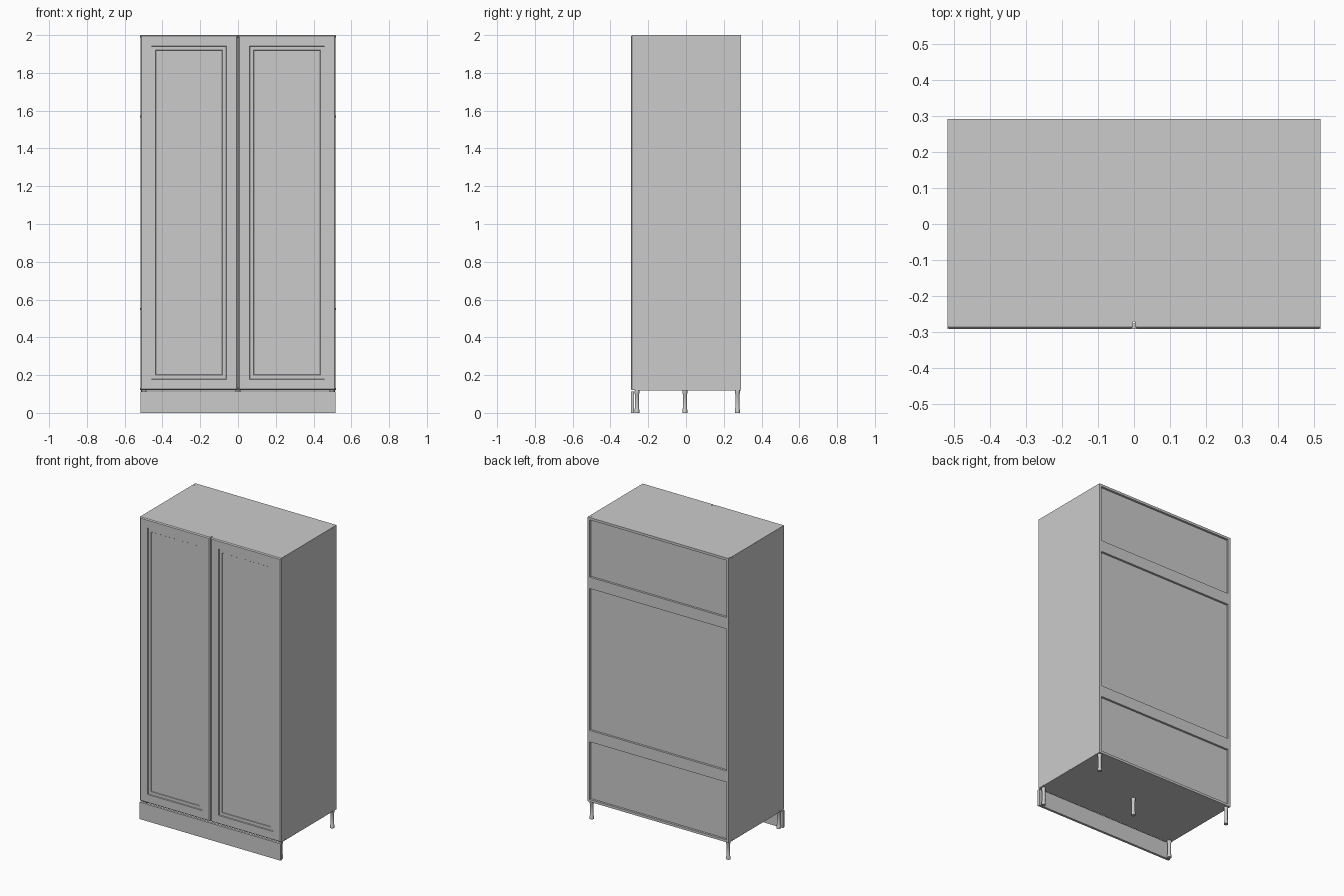
import bpy, bmesh, math
from mathutils import Matrix

if "Cube" in bpy.data.objects:
    bpy.data.objects.remove(bpy.data.objects["Cube"])

W, D, BOT, TOP = 0.517, 0.2915, 0.118, 2.0   # half width, half depth, carcass bottom/top
T = 0.016                                    # board thickness
FRONT = -D + 0.021                           # carcass front, behind the doors


def finish(bm, name, smooth=False):
    bmesh.ops.recalc_face_normals(bm, faces=bm.faces)
    me = bpy.data.meshes.new(name)
    bm.to_mesh(me)
    bm.free()
    ob = bpy.data.objects.new(name, me)
    bpy.context.collection.objects.link(ob)
    if smooth:
        bpy.ops.object.select_all(action='DESELECT')
        ob.select_set(True)
        bpy.context.view_layer.objects.active = ob
        bpy.ops.object.shade_smooth_by_angle(angle=math.radians(40))
    return ob


def box(name, x0, x1, y0, y1, z0, z1):
    bm = bmesh.new()
    bmesh.ops.create_cube(bm, size=1)
    for v in bm.verts:
        v.co = (x1 if v.co.x > 0 else x0, y1 if v.co.y > 0 else y0, z1 if v.co.z > 0 else z0)
    return finish(bm, name)


def skin(bm, rings):
    for a, b in zip(rings, rings[1:]):
        n = len(a)
        for i in range(n):
            bm.faces.new((a[i], a[(i + 1) % n], b[(i + 1) % n], b[i]))
    bm.faces.new(rings[0])
    bm.faces.new(rings[-1])


def door(name, x0, x1, z0, z1):
    # nested rectangles: chamfered edge, flat frame, two-step recessed panel
    profile = [(0, FRONT), (0, -D + 0.006), (0.006, -D), (0.058, -D), (0.06, -D + 0.006),
               (0.08, -D + 0.006), (0.082, -D + 0.009)]
    bm = bmesh.new()
    skin(bm, [[bm.verts.new(p) for p in ((x0 + i, y, z0 + i), (x1 - i, y, z0 + i),
                                         (x1 - i, y, z1 - i), (x0 + i, y, z1 - i))]
              for i, y in profile])
    return finish(bm, name)


def leg(name, x, y):
    profile = [(0.013, 0), (0.013, 0.018), (0.0105, 0.024), (0.0105, 0.098), (0.013, 0.104), (0.013, BOT)]
    bm = bmesh.new()
    n = 16
    skin(bm, [[bm.verts.new((x + r * math.cos(2 * math.pi * k / n), y + r * math.sin(2 * math.pi * k / n), z))
               for k in range(n)] for r, z in profile])
    return finish(bm, name, True)


def cap(name, loc, axis):
    bm = bmesh.new()
    rot = Matrix.Rotation(math.pi / 2, 4, 'Y') if axis == 'X' else Matrix()
    bmesh.ops.create_cone(bm, cap_ends=True, segments=12, radius1=0.005, radius2=0.005, depth=0.002,
                          matrix=Matrix.Translation(loc) @ rot)
    return finish(bm, name)


# carcass boards
box("top_board", -W + T, W - T, FRONT, D, TOP - T, TOP)
box("bottom_board", -W + T, W - T, FRONT, D, BOT, BOT + T)
for s, side in ((-1, "left"), (1, "right")):
    a, b = sorted((s * W, s * (W - T)))
    box(side + "_side", a, b, FRONT, D, BOT, TOP)
    # doors
    a, b = sorted((s * 0.003, s * W))
    door(side + "_door", a, b, BOT + 0.002, TOP)
    # corner legs
    leg(side + "_front_leg", s * 0.497, -0.26)
    leg(side + "_back_leg", s * 0.5, 0.272)
    # small fixing caps on top and sides
    cap(side + "_top_cap", (s * 0.506, 0.27, TOP - 0.0005), 'Z')
    for y in (-0.24, 0.005, 0.25):
        for z in (BOT + 0.008, TOP - 0.008):
            cap(side + "_side_cap", (s * (W - 0.0005), y, z), 'X')
    for z in (0.55, 1.57):
        cap(side + "_rail_cap", (s * (W - 0.0005), 0.283, z), 'X')

# recessed back panel and flush rails
box("back_panel", -W + T, W - T, D - 0.018, D - 0.014, BOT + T, TOP - T)
for name, z in (("lower_back_rail", 0.553), ("upper_back_rail", 1.568)):
    box(name, -W + T, W - T, D - 0.016, D, z - 0.038, z + 0.038)

# plinth and centre leg
box("plinth", -W, W, -D, -D + 0.016, 0, 0.112)
leg("centre_leg", 0, -0.006)
